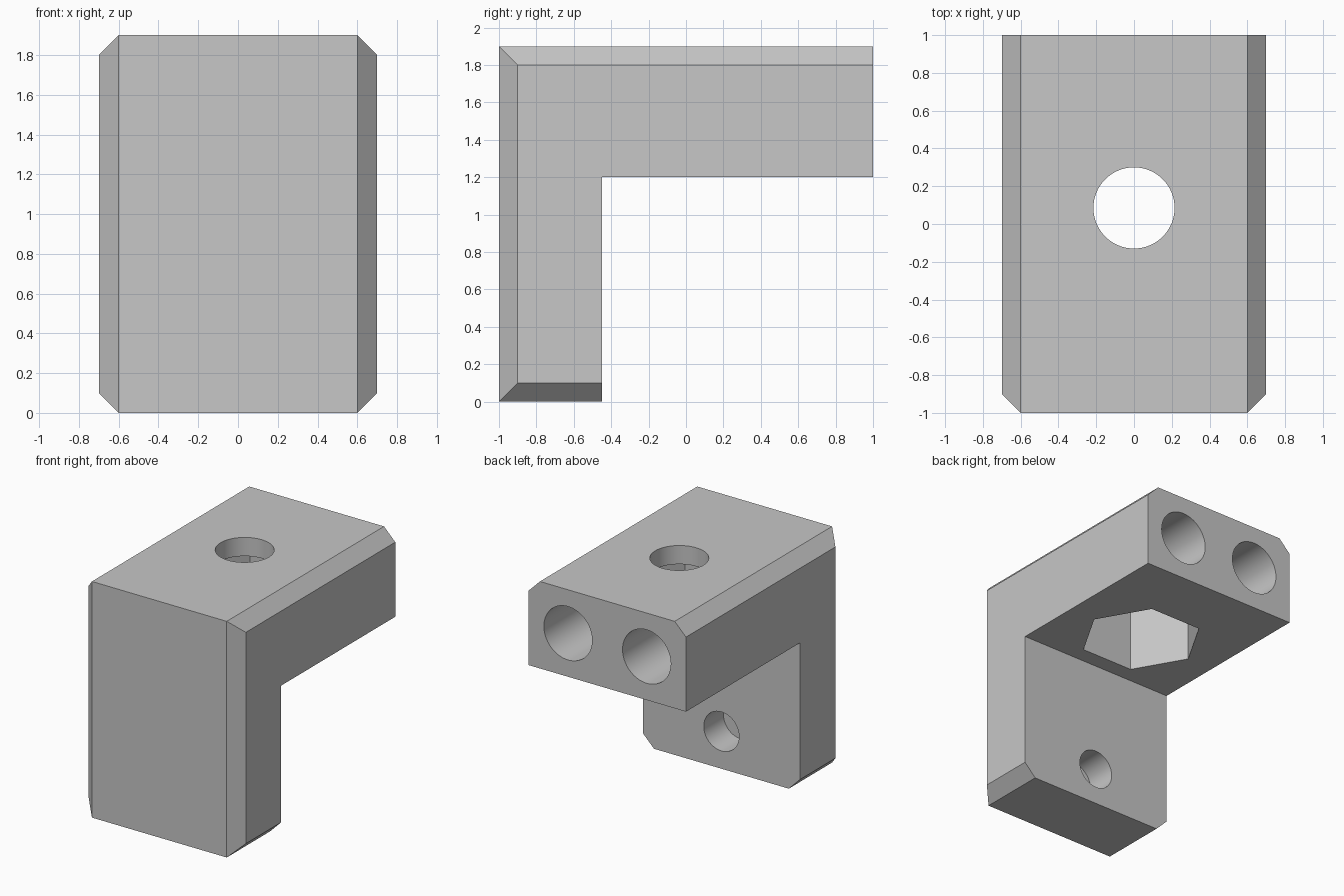
import bpy
import bmesh
from math import pi
from mathutils import Matrix, Vector

cube = bpy.data.objects.get("Cube")
if cube:
    bpy.data.objects.remove(cube, do_unlink=True)

grey = bpy.data.materials.new("plain grey")
grey.use_nodes = True
colour = (0.57, 0.57, 0.57, 1)
grey.diffuse_color = colour
grey.node_tree.nodes["Principled BSDF"].inputs["Base Color"].default_value = colour

WIDTH, CHAMFER, TOP = 0.7, 0.1, 1.9


def new_object(name, bm):
    bmesh.ops.recalc_face_normals(bm, faces=bm.faces)
    mesh = bpy.data.meshes.new(name)
    bm.to_mesh(mesh)
    bm.free()
    mesh.materials.append(grey)
    obj = bpy.data.objects.new(name, mesh)
    bpy.context.collection.objects.link(obj)
    return obj


def slice_off(bm, point, normal):
    """Cut away everything beyond a plane and cap the opening."""
    bmesh.ops.bisect_plane(bm, geom=bm.verts[:] + bm.edges[:] + bm.faces[:],
                           plane_co=point, plane_no=normal, clear_outer=True)
    bmesh.ops.holes_fill(bm, edges=[e for e in bm.edges if e.is_boundary])


def cutter(name, sides, radius, start, end):
    """Hidden prism between two points, used to drill a hole."""
    start, end = Vector(start), Vector(end)
    axis = end - start
    bm = bmesh.new()
    turn = axis.to_track_quat("Z", "Y").to_matrix().to_4x4()
    if abs(axis.z) > 0:
        turn = Matrix.Identity(4)
    bmesh.ops.create_cone(bm, cap_ends=True, segments=sides, radius1=radius,
                          radius2=radius, depth=axis.length,
                          matrix=Matrix.Translation((start + end) / 2) @ turn)
    if sides == 6:
        # Put two corners of the nut pocket on the x axis
        bmesh.ops.rotate(bm, verts=bm.verts, cent=start,
                         matrix=Matrix.Rotation(pi / 6, 3, "Z"))
    obj = new_object(name, bm)
    obj.hide_render = True
    return obj


# L-shaped bracket: side profile extruded across the width
profile = [(-1, 0), (-0.45, 0), (-0.45, 1.2), (1, 1.2), (1, TOP), (-1, TOP)]
bm = bmesh.new()
side = bm.faces.new([bm.verts.new((-WIDTH, y, z)) for y, z in profile])
moved = bmesh.ops.extrude_face_region(bm, geom=[side])["geom"]
bmesh.ops.translate(bm, vec=(2 * WIDTH, 0, 0),
                    verts=[v for v in moved if isinstance(v, bmesh.types.BMVert)])
bmesh.ops.recalc_face_normals(bm, faces=bm.faces)

# Chamfers along the front, top and bottom side edges
for s in (-1, 1):
    inner = s * (WIDTH - CHAMFER)
    slice_off(bm, (inner, -1, 0), (s, -1, 0))
    slice_off(bm, (inner, 0, TOP), (s, 0, 1))
    slice_off(bm, (inner, 0, 0), (s, 0, -1))
bracket = new_object("bracket", bm)

# Bolt hole, nut pocket, leg socket and the two sockets in the arm end
hole_y = 0.085
cutters = [
    cutter("nut_pocket_cutter", 6, 0.465, (0, hole_y, 1.1), (0, hole_y, 1.75)),
    cutter("bolt_hole_cutter", 64, 0.215, (0, hole_y, 1.6), (0, hole_y, 2)),
    cutter("leg_socket_cutter", 64, 0.157, (0, -0.7, 0.3), (0, -0.3, 0.3)),
]
for s, label in ((1, "left"), (-1, "right")):
    cutters.append(cutter(label + "_socket_cutter", 64, 0.215,
                          (s * 0.35, 0.5, 1.55), (s * 0.35, 1.1, 1.55)))

bpy.context.view_layer.objects.active = bracket
bracket.select_set(True)
for tool in cutters:
    mod = bracket.modifiers.new(tool.name, "BOOLEAN")
    mod.operation = "DIFFERENCE"
    mod.solver = "EXACT"
    mod.object = tool
    bpy.ops.object.modifier_apply(modifier=mod.name)
for tool in cutters:
    bpy.data.objects.remove(tool, do_unlink=True)

# Smooth hole walls, crisp edges
bpy.ops.object.select_all(action="DESELECT")
bracket.select_set(True)
bpy.ops.object.shade_smooth_by_angle(angle=pi / 6)
